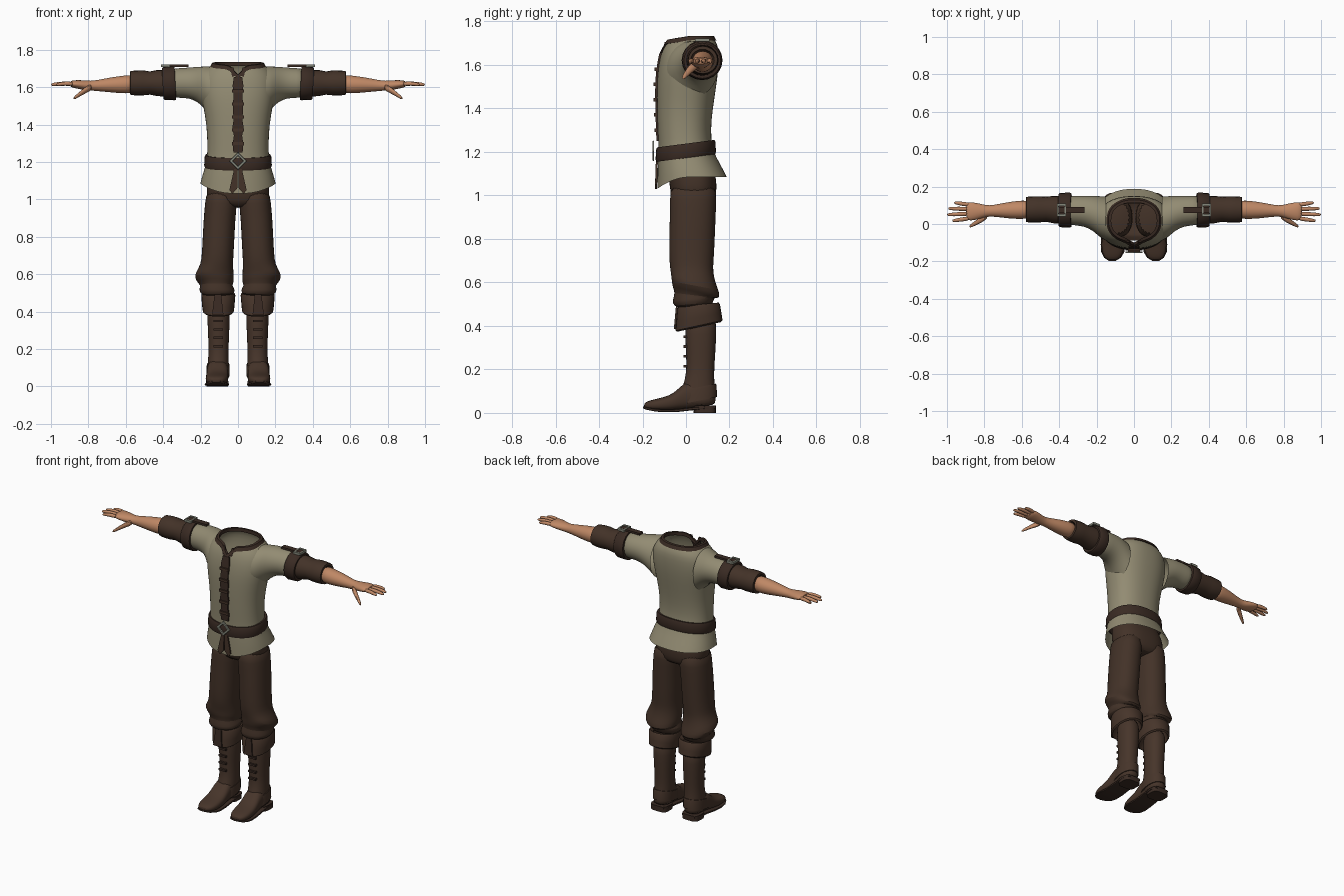
import bpy, bmesh, math
from mathutils import Vector


def material(name, rgb):
    m = bpy.data.materials.new(name)
    m.diffuse_color = (*rgb, 1)
    return m


LINEN = material("linen", (0.29, 0.26, 0.17))
CLOTH = material("brown_cloth", (0.056, 0.032, 0.021))
LEATHER = material("dark_leather", (0.042, 0.024, 0.017))
BOOT = material("boot_leather", (0.062, 0.035, 0.023))
SKIN = material("skin", (0.52, 0.245, 0.13))
METAL = material("dull_metal", (0.24, 0.25, 0.2))


def finish(name, bm, mat, mirror=False, subsurf=0):
    bmesh.ops.recalc_face_normals(bm, faces=bm.faces)
    me = bpy.data.meshes.new(name)
    bm.to_mesh(me)
    bm.free()
    me.materials.append(mat)
    ob = bpy.data.objects.new(name, me)
    bpy.context.collection.objects.link(ob)
    if mirror:
        ob.modifiers.new("mirror", 'MIRROR').use_mirror_merge = False
    if subsurf:
        s = ob.modifiers.new("smooth", 'SUBSURF')
        s.levels = s.render_levels = subsurf
    return ob


def oval(axis, c, a, b, tilt=0.0, n=24, p=2.0):
    """Rounded cross-section around an axis; tilt shears it along that axis."""
    pts = []
    for i in range(n):
        t = 2 * math.pi * i / n
        u, v = (math.copysign(abs(w) ** (2 / p), w) for w in (math.cos(t), math.sin(t)))
        u, v = a * u, b * v
        d = {'z': (u, v, tilt * v), 'x': (tilt * v, u, v), 'y': (u, tilt * v, v)}[axis]
        pts.append(Vector(c) + Vector(d))
    return pts


def loft(name, rings, mat, mirror=False, subsurf=0, caps=(True, True), closed=False):
    bm = bmesh.new()
    vs = [[bm.verts.new(q) for q in r] for r in rings]
    n = len(vs[0])
    for k in range(len(vs) if closed else len(vs) - 1):
        a, b = vs[k], vs[(k + 1) % len(vs)]
        for i in range(n):
            j = (i + 1) % n
            bm.faces.new((a[i], a[j], b[j], b[i]))
    if not closed:
        if caps[0]:
            bm.faces.new(vs[0])
        if caps[1]:
            bm.faces.new(vs[-1])
    return finish(name, bm, mat, mirror, subsurf)


def span_z(z, x0, x1, y0, y1, tilt=0.0, n=24, p=2.2):
    """Horizontal section given by its extents."""
    return oval('z', ((x0 + x1) / 2, (y0 + y1) / 2, z), (x1 - x0) / 2, (y1 - y0) / 2, tilt, n, p)


def span_x(x, y0, y1, z0, z1, tilt=0.0, n=20, p=2.0):
    return oval('x', (x, (y0 + y1) / 2, (z0 + z1) / 2), (y1 - y0) / 2, (z1 - z0) / 2, tilt, n, p)


def plate(name, outline, depth, mat, mirror=False):
    """Flat piece from (x, y, z) outline, thickened along y."""
    rings = [[Vector(q) + Vector((0, d, 0)) for q in outline] for d in (0, depth)]
    return loft(name, rings, mat, mirror)


def box(name, c, s, mat, mirror=False):
    bm = bmesh.new()
    bmesh.ops.create_cube(bm, size=1)
    for v in bm.verts:
        v.co = Vector([v.co[i] * s[i] + c[i] for i in range(3)])
    return finish(name, bm, mat, mirror)


# Shirt body: height, half width, front, back
BODY = [(1.085, .202, -.132, .188), (1.12, .193, -.131, .17), (1.18, .174, -.128, .137),
        (1.22, .165, -.126, .12), (1.30, .163, -.13, .113), (1.40, .168, -.133, .123),
        (1.50, .186, -.134, .139), (1.58, .2, -.129, .149), (1.65, .195, -.116, .151),
        (1.695, .172, -.1, .146), (1.728, .13, -.085, .122)]


def body_ring(z, w, f, b):
    ring = span_z(z, -w, w, f, b, n=48, p=2.3)
    for q in ring:
        front = max(0, (0.02 - q.y) / 0.13)
        if z > 1.58:   # neckline dips to a notch at the front
            k = (z - 1.58) / 0.148
            notch = math.exp(-(q.x / 0.03) ** 2) if q.y < 0 else 0
            q.z -= k * k * (0.02 * front + 0.05 * notch)
            q.y -= k * k * 0.022 * notch
        if z < 1.1:    # hem hangs lower at the front
            q.z -= 0.04 * front ** 2
    return ring


def front_y(z):
    for a, b in zip(BODY, BODY[1:]):
        if a[0] <= z <= b[0]:
            return a[2] + (b[2] - a[2]) * (z - a[0]) / (b[0] - a[0])
    return BODY[0][2]


loft("shirt_body", [body_ring(*r) for r in BODY], LINEN, subsurf=1, caps=(False, False))
loft("shirt_sleeve", [span_x(x, *r) for x, *r in [
    (.15, -.09, .148, 1.45, 1.712), (.18, -.075, .15, 1.485, 1.712), (.215, -.04, .152, 1.52, 1.71),
    (.26, -.015, .152, 1.54, 1.706), (.31, -.008, .152, 1.542, 1.703), (.37, -.005, .15, 1.545, 1.70)]],
    LINEN, True, 1, (False, True))

# Collar band follows the neckline
neck = body_ring(*BODY[-1])
centre = Vector((0, 0.02, 0))
collar = []
for off, dz in ((.006, -.016), (.007, .004), (-.008, .006), (-.008, -.016)):
    ring = []
    for q in neck:
        out = Vector((q.x, q.y - centre.y, 0)).normalized()
        drop = 0.012 if dz < 0 else 0
        ring.append(q + out * (off + (drop if off > 0 else 0)) + Vector((0, 0, dz)))
    collar.append(ring)
loft("collar", collar, LEATHER, closed=True)

# Front placket with ties
zs = [1.655 - i * 0.045 for i in range(10)]
pl = []
for z in zs:
    y = front_y(z)
    w = 0.026 + 0.004 * math.sin(z * 60)
    pl.append([Vector(q) for q in ((-w, y - .008, z), (w, y - .008, z), (w, y + .01, z), (-w, y + .01, z))])
loft("placket", pl, LEATHER)
for z in (1.58, 1.51, 1.44, 1.37, 1.30):
    box("placket_tie", (0, front_y(z) - .009, z), (.062, .012, .016), CLOTH)
for s in (-1, 1):
    plate("neck_edge", [(s * .012, -.113, 1.645), (s * .03, -.113, 1.645),
                        (s * .04, -.098, 1.705), (s * .024, -.098, 1.705)], .008, LEATHER)

# Belt, tilted up towards the back
TILT = 0.13


def belt_ring(z, grow):
    return span_z(z, -.17 - grow, .17 + grow, -.129 - grow, .127 + grow, TILT, 48, 2.3)


loft("belt", [belt_ring(1.172, -.004), belt_ring(1.172, .007), belt_ring(1.182, .011),
              belt_ring(1.228, .008), belt_ring(1.238, .004), belt_ring(1.238, -.008)], LEATHER, closed=True)

# Diamond buckle and hanging strap ends
buckle = []
for r, y in ((.047, -.146), (.045, -.154), (.03, -.154), (.028, -.146)):
    buckle.append([Vector((r * math.cos(t * math.pi / 2), y, 1.205 + r * math.sin(t * math.pi / 2)))
                   for t in range(4)])
loft("buckle", buckle, METAL, closed=True)
plate("strap_end", [(.002, -.138, 1.175), (.018, -.138, 1.175), (.046, -.142, 1.05),
                    (.03, -.142, 1.03), (.004, -.142, 1.06)], .009, CLOTH, True)

# Trousers
loft("trouser_hips", [span_z(z, -w, w, f, b, n=32, p=2.5) for z, w, f, b in [
    (.955, .02, .0, .07), (.965, .10, -.05, .12), (.99, .165, -.068, .138), (1.05, .169, -.076, .142),
    (1.10, .165, -.082, .135), (1.16, .15, -.09, .11)]], CLOTH, subsurf=1, caps=(True, False))
loft("trouser_leg", [span_z(*r) for r in [
    (1.06, .01, .167, -.074, .142), (.98, .004, .177, -.074, .14), (.90, .014, .184, -.075, .137),
    (.80, .018, .189, -.078, .133), (.70, .024, .194, -.078, .128), (.655, .026, .2, -.072, .124),
    (.615, .024, .222, -.068, .134, -.12), (.585, .022, .235, -.066, .15, -.2),
    (.555, .022, .215, -.062, .158, -.2), (.54, .032, .2, -.05, .142, -.15),
    (.525, .018, .208, -.064, .134, .1), (.50, .016, .205, -.058, .125, .1), (.48, .04, .175, -.02, .11)]],
    CLOTH, True, 1)

# Boot cuff: turned-down top, higher at the back
loft("boot_cuff", [span_z(*r) for r in [
    (.485, .045, .17, -.015, .13, .1), (.498, .018, .192, -.035, .15, .1), (.488, .014, .196, -.04, .156, .12),
    (.44, .018, .193, -.045, .163, .18), (.402, .022, .188, -.048, .168, .22),
    (.395, .03, .18, -.04, .158, .22), (.44, .05, .165, -.01, .14, .15)]], BOOT, True, closed=True)
plate("boot_cuff_tab", [(.09, -.046, .495), (.125, -.046, .495), (.138, -.056, .385), (.078, -.056, .385)],
      .009, LEATHER, True)

# Boot shaft
loft("boot_shaft", [span_z(*r) for r in [
    (.46, .045, .166, -.005, .14), (.36, .043, .164, -.004, .14), (.27, .048, .16, .0, .135),
    (.20, .05, .157, .002, .13), (.15, .05, .16, -.006, .13), (.11, .049, .163, -.02, .134),
    (.06, .05, .166, -.03, .137), (.03, .052, .168, -.03, .136)]], BOOT, True, 1)


# Foot and sole, lofted from heel to toe: y, inner, outer, bottom, top
def foot_ring(y, x0, x1, z0, z1, p=2.6):
    return oval('y', ((x0 + x1) / 2, y, (z0 + z1) / 2), (x1 - x0) / 2, (z1 - z0) / 2, 0, 20, p)


loft("boot_foot", [foot_ring(*r) for r in [
    (.12, .06, .158, .025, .09), (.06, .053, .166, .02, .13), (.01, .052, .166, .016, .15),
    (-.025, .052, .168, .013, .122), (-.06, .051, .171, .01, .088), (-.10, .051, .174, .008, .073),
    (-.14, .054, .173, .01, .064), (-.175, .068, .162, .014, .055), (-.194, .092, .14, .022, .043)]],
    BOOT, True, 1)
loft("boot_sole", [foot_ring(*r, p=5) for r in [
    (.135, .065, .155, .02, .034), (.10, .05, .17, .018, .032), (.03, .05, .17, .012, .026),
    (-.05, .048, .174, .003, .017), (-.11, .047, .178, .003, .016), (-.15, .052, .175, .008, .02),
    (-.18, .07, .16, .014, .026), (-.197, .098, .135, .02, .03)]], LEATHER, True)
loft("boot_heel", [span_z(z, .054, .168, .035, .137, p=3.5) for z in (0, .034)], LEATHER, True)
# Ankle wrap and laces
loft("ankle_wrap", [span_z(*r) for r in [
    (.118, .046, .166, -.028, .138, .2), (.108, .045, .168, -.033, .141, .2),
    (.055, .046, .17, -.036, .142, .2), (.055, .055, .16, -.02, .13, .2)]], BOOT, True)
for z in (.215, .26, .305, .35):
    box("boot_lace", (.105, -.003, z), (.05, .016, .012), LEATHER, True)

# Sleeve cuff band and lower sleeve
loft("sleeve_band", [span_x(*r, tilt=.05) for r in [
    (.335, .0, .148, 1.545, 1.70), (.335, -.016, .164, 1.533, 1.71), (.345, -.02, .168, 1.53, 1.713),
    (.395, -.017, .166, 1.532, 1.708), (.403, -.01, .16, 1.538, 1.70), (.403, .01, .14, 1.56, 1.68)]],
    LEATHER, True, closed=True)
loft("lower_sleeve", [span_x(*r) for r in [
    (.38, .0, .148, 1.55, 1.692), (.43, .004, .15, 1.552, 1.692), (.47, .012, .146, 1.56, 1.684),
    (.51, .008, .148, 1.556, 1.69), (.55, .008, .147, 1.556, 1.689), (.576, .01, .145, 1.56, 1.686),
    (.577, .022, .13, 1.572, 1.672), (.55, .03, .12, 1.58, 1.66)]], CLOTH, True)

# Shoulder strap with buckle frame
box("shoulder_strap", (.335, .075, 1.714), (.14, .034, .012), LEATHER, True)
fr = []
for r, z in ((1, 1.708), (1, 1.722), (.65, 1.722), (.65, 1.708)):
    fr.append([Vector((.387 + .024 * r * a, .075 + .034 * r * b, z))
               for a, b in ((-1, -1), (1, -1), (1, 1), (-1, 1))])
loft("strap_buckle", fr, METAL, True, closed=True)

# Forearm and palm
loft("forearm", [span_x(*r) for r in [
    (.55, .028, .127, 1.57, 1.668), (.60, .026, .126, 1.565, 1.664), (.66, .028, .12, 1.57, 1.656),
    (.72, .036, .108, 1.576, 1.645), (.775, .041, .098, 1.581, 1.634), (.805, .034, .104, 1.583, 1.635),
    (.84, .022, .113, 1.588, 1.638), (.875, .017, .118, 1.595, 1.638), (.9, .022, .114, 1.602, 1.632)]],
    SKIN, True, 1)


def finger(name, path):
    """Tapered digit from (x, y, z, radius) points."""
    loft(name, [oval('x', (x, y, z), r, r, 0, 10) for x, y, z, r in path], SKIN, True, 1)


for tip, y0, y1 in ((.972, .03, .018), (1.0, .055, .05), (.994, .08, .083), (.962, .103, .113)):
    m = (tip + .88) / 2
    finger("finger", [(.875, y0, 1.617, .0125), (m, (y0 + y1) / 2, 1.62, .0118),
                      (tip - .012, y1, 1.615, .0095), (tip, y1, 1.613, .005)])
finger("thumb", [(.78, .05, 1.602, .02), (.81, .028, 1.588, .019), (.842, .008, 1.566, .014),
                 (.868, -.007, 1.547, .011), (.88, -.013, 1.539, .006)])

# Smooth shading with sharp edges kept
bpy.ops.object.select_all(action='SELECT')
bpy.context.view_layer.objects.active = bpy.context.scene.objects[0]
bpy.ops.object.shade_smooth_by_angle(angle=math.radians(42))
